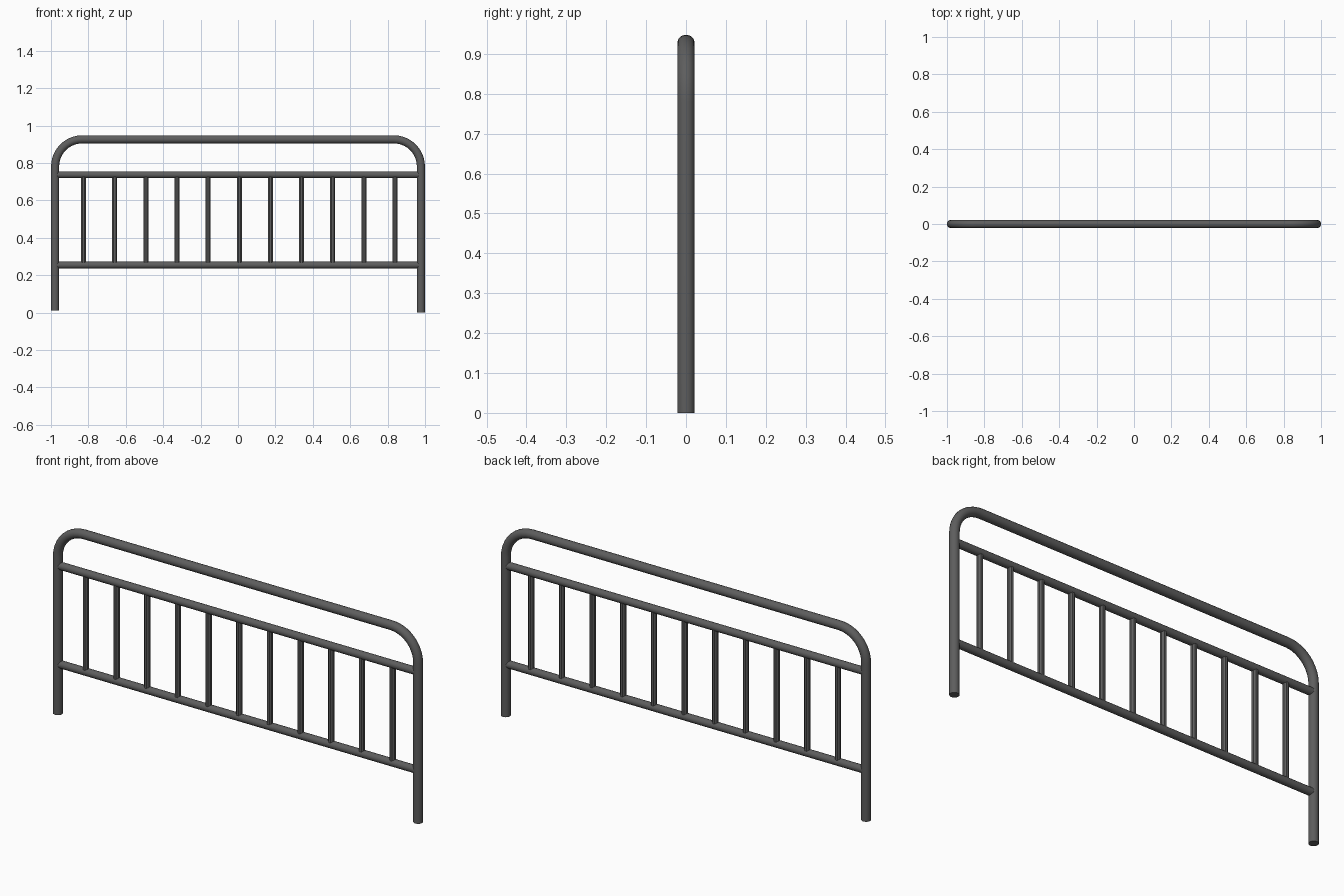
import bpy
import math
from mathutils import Vector

if "Cube" in bpy.data.objects:
    bpy.data.objects.remove(bpy.data.objects["Cube"], do_unlink=True)

metal = bpy.data.materials.new("dark_grey_metal")
metal.use_nodes = True
colour = (0.11, 0.11, 0.11, 1)
metal.diffuse_color = colour
metal.node_tree.nodes["Principled BSDF"].inputs["Base Color"].default_value = colour

POST_X, TOP_Z, BEND = 0.978, 0.926, 0.145


def tube(name, path, radius, sides, angle):
    """Sweep a capped round section along a path lying in the XZ plane."""
    path = [Vector((x, 0, z)) for x, z in path]
    verts, faces = [], []
    for i, point in enumerate(path):
        along = (path[min(i + 1, len(path) - 1)] - path[max(i - 1, 0)]).normalized()
        across = along.cross(Vector((0, 1, 0)))
        for k in range(sides):
            a = math.tau * (k + 0.5) / sides
            verts.append(point + radius * (across * math.cos(a) + Vector((0, math.sin(a), 0))))
    for i in range(len(path) - 1):
        for k in range(sides):
            a, b = i * sides + k, i * sides + (k + 1) % sides
            faces.append((a, b, b + sides, a + sides))
    last = len(verts) - sides
    faces.append(tuple(reversed(range(sides))))
    faces.append(tuple(range(last, last + sides)))
    mesh = bpy.data.meshes.new(name)
    mesh.from_pydata(verts, [], faces)
    mesh.materials.append(metal)
    obj = bpy.data.objects.new(name, mesh)
    bpy.context.collection.objects.link(obj)
    bpy.ops.object.select_all(action="DESELECT")
    obj.select_set(True)
    bpy.context.view_layer.objects.active = obj
    bpy.ops.object.shade_smooth_by_angle(angle=math.radians(angle))
    return obj


# Bent outer frame: two posts joined by a top bar with rounded corners
frame = [(-POST_X, 0.01)]
for side, start in ((-1, 180), (1, 90)):
    for step in range(11):
        a = math.radians(start - 9 * step)
        frame.append((side * (POST_X - BEND) + BEND * math.cos(a),
                      TOP_Z - BEND + BEND * math.sin(a)))
frame.append((POST_X, 0))
tube("outer_frame", frame, 0.022, 16, 40)

# Horizontal rails
for name, z in (("lower_rail", 0.254), ("upper_rail", 0.737)):
    tube(name, [(-0.965, z), (0.965, z)], 0.0185, 16, 40)

# Evenly spaced balusters between the rails
for i in range(11):
    x = 0.007 + (i - 5) * 0.1665
    tube(f"baluster_{i + 1}", [(x, 0.254), (x, 0.737)], 0.0145, 8, 30)
